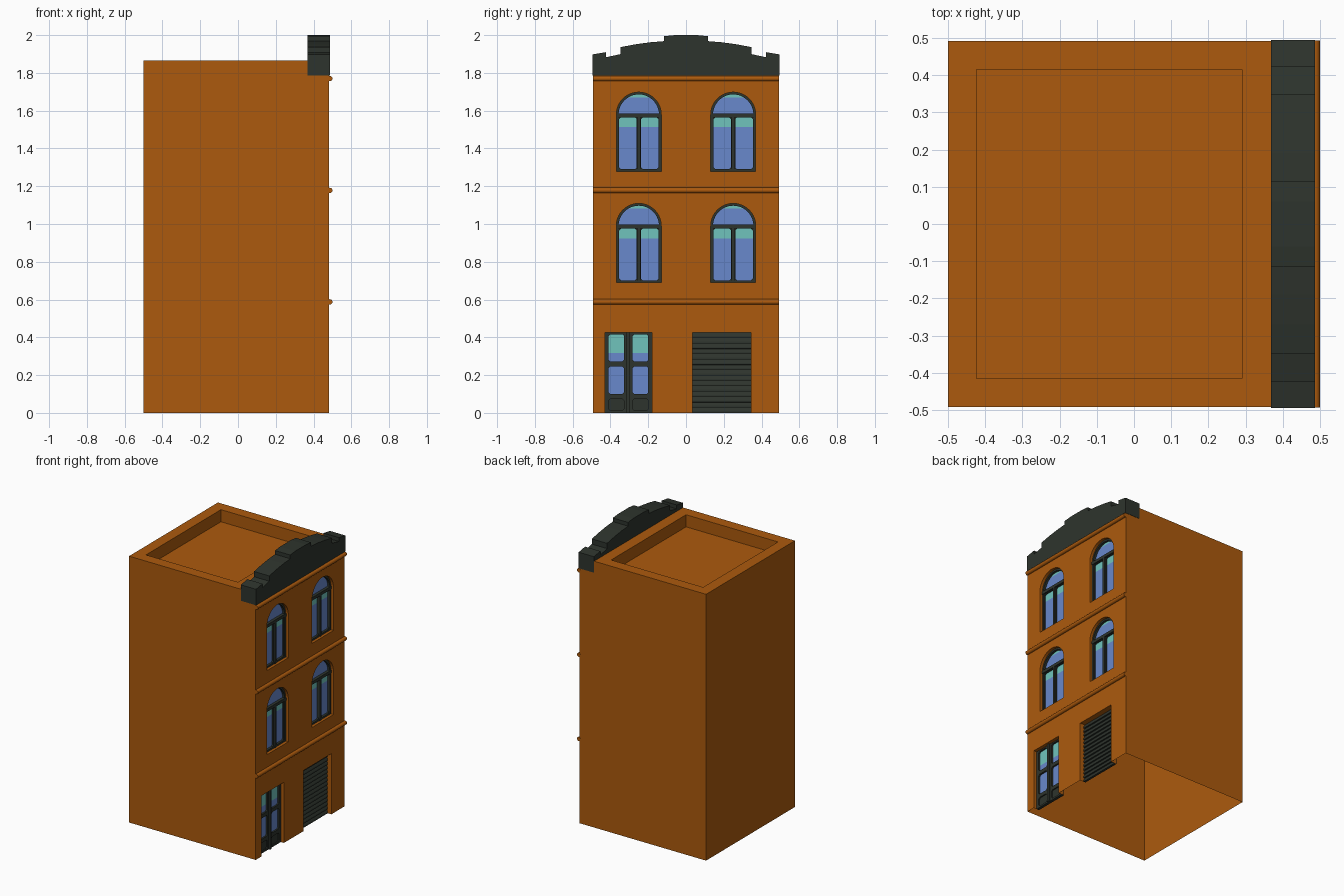
import bpy, bmesh, math

if "Cube" in bpy.data.objects:
    bpy.data.objects.remove(bpy.data.objects["Cube"])

def material(name, rgb):
    m = bpy.data.materials.new(name)
    m.diffuse_color = (*rgb, 1)
    m.use_nodes = True
    m.node_tree.nodes["Principled BSDF"].inputs["Base Color"].default_value = m.diffuse_color
    return m

ORANGE = material("orange_wall", (0.413, 0.102, 0.004))
DARK = material("dark_trim", (0.027, 0.034, 0.026))
BLUE = material("blue_glass", (0.138, 0.246, 0.604))
TEAL = material("teal_glass", (0.162, 0.552, 0.503))

FRONT, WIDTH, ROOF = 0.482, 0.492, 1.866   # facade x, half width, wall top
BACK = FRONT - 0.04                        # back plane of the openings

def finish(name, bm, mats):
    bmesh.ops.recalc_face_normals(bm, faces=bm.faces)
    me = bpy.data.meshes.new(name)
    bm.to_mesh(me)
    bm.free()
    for m in mats:
        me.materials.append(m)
    ob = bpy.data.objects.new(name, me)
    bpy.context.collection.objects.link(ob)
    return ob

def add_prism(bm, pts, x0, x1):
    """Extrude a (y, z) outline along x."""
    a = [bm.verts.new((x0, y, z)) for y, z in pts]
    b = [bm.verts.new((x1, y, z)) for y, z in pts]
    bm.faces.new(a)
    bm.faces.new(b)
    for i in range(len(pts)):
        j = (i + 1) % len(pts)
        bm.faces.new((a[i], a[j], b[j], b[i]))

def add_ring(bm, outer, inner, x0, x1):
    """Frame between two outlines with equal point counts."""
    loops = [[bm.verts.new((x, y, z)) for y, z in p]
             for p, x in ((outer, x0), (outer, x1), (inner, x1), (inner, x0))]
    n = len(outer)
    for k in range(4):
        a, b = loops[k], loops[(k + 1) % 4]
        for i in range(n):
            j = (i + 1) % n
            bm.faces.new((a[i], a[j], b[j], b[i]))

def rect(y0, y1, z0, z1):
    return [(y0, z0), (y1, z0), (y1, z1), (y0, z1)]

def cut_rect(y0, y1, z0, z1, c):
    return [(y0 + c, z0), (y1 - c, z0), (y1, z0 + c), (y1, z1 - c),
            (y1 - c, z1), (y0 + c, z1), (y0, z1 - c), (y0, z0 + c)]

def arch(cy, z0, spring, r, n=20):
    return [(cy - r, z0), (cy + r, z0)] + [
        (cy + r * math.cos(math.pi * i / n), spring + r * math.sin(math.pi * i / n))
        for i in range(n + 1)]

def glass(name, pts, bands):
    """Thin pane, teal inside the given height bands and blue elsewhere."""
    bm = bmesh.new()
    add_prism(bm, pts, BACK - 0.002, BACK + 0.004)
    for z in {z for band in bands for z in band}:
        bmesh.ops.bisect_plane(bm, geom=bm.verts[:] + bm.edges[:] + bm.faces[:],
                               plane_co=(0, 0, z), plane_no=(0, 0, 1))
    for f in bm.faces:
        z = f.calc_center_median().z
        f.material_index = int(any(a < z < b for a, b in bands))
    finish(name, bm, [BLUE, TEAL])

windows = [(y, z) for z in (0.69, 1.279) for y in (-0.25, 0.25)]
SPRING, R = 0.30, 0.119
DOOR = (-0.43, -0.18, 0.425)
SHUTTER = (0.035, 0.345, 0.425)

# Wall shell: box with the openings and roof well cut out, open underneath
bm = bmesh.new()
add_prism(bm, rect(-WIDTH, WIDTH, 0, ROOF), -0.5, FRONT)
walls = finish("walls", bm, [ORANGE])
bm = bmesh.new()
for y, z in windows:
    add_prism(bm, arch(y, z, z + SPRING, R), BACK, FRONT + 0.1)
for y0, y1, z1 in (DOOR, SHUTTER):
    add_prism(bm, rect(y0, y1, -0.1, z1), BACK, FRONT + 0.1)
add_prism(bm, rect(-0.415, 0.415, ROOF - 0.085, ROOF + 0.1), -0.423, 0.29)
cutter = finish("opening_cutter", bm, [ORANGE])
cutter.hide_render = True
mod = walls.modifiers.new("openings", 'BOOLEAN')
mod.operation, mod.solver, mod.object = 'DIFFERENCE', 'EXACT', cutter
bpy.context.view_layer.objects.active = walls
bpy.ops.object.modifier_apply(modifier=mod.name)
bpy.data.objects.remove(cutter)
bm = bmesh.new()
bm.from_mesh(walls.data)
hidden = [f for f in bm.faces if (f.normal.z < -0.9 and f.calc_center_median().z < 0.001)
          or (f.normal.x > 0.9 and abs(f.calc_center_median().x - BACK) < 0.001)]
bmesh.ops.delete(bm, geom=hidden, context='FACES')
bm.to_mesh(walls.data)
bm.free()

# Rounded string courses across the facade
for i, z in enumerate((0.588, 1.178, 1.77)):
    bm = bmesh.new()
    ring = [(FRONT + 0.004 + 0.014 * math.cos(a), z + 0.014 * math.sin(a))
            for a in (math.tau * k / 16 for k in range(16))]
    ends = [[bm.verts.new((x, y, h)) for x, h in ring] for y in (-0.493, 0.493)]
    for e in ends:
        bm.faces.new(e)
    for k in range(16):
        j = (k + 1) % 16
        bm.faces.new((ends[0][k], ends[0][j], ends[1][j], ends[1][k]))
    ob = finish(f"string_course_{i + 1}", bm, [ORANGE])
    for p in ob.data.polygons:
        p.use_smooth = len(p.vertices) == 4

# Stepped parapet, mirrored half profile
half = [(0.494, 1.786), (0.494, 1.898), (0.423, 1.910), (0.423, 1.883), (0.348, 1.899),
        (0.348, 1.936), (0.27, 1.951), (0.19, 1.962), (0.116, 1.968), (0.116, 1.994), (0.06, 2.0)]
bm = bmesh.new()
add_prism(bm, half + [(-y, z) for y, z in reversed(half)], 0.368, 0.486)
finish("parapet", bm, [DARK])

# Arched windows
for i, (y, z) in enumerate(windows):
    s = z + SPRING
    glass(f"window_glass_{i + 1}", arch(y, z, s, R),
          [(z + 0.234, s - 0.002), (s + 0.092, s + 0.2)])
    bm = bmesh.new()
    add_ring(bm, arch(y, z, s, R), arch(y, z + 0.012, s, R - 0.012), BACK, BACK + 0.02)
    add_prism(bm, rect(y - R, y + R, s - 0.014, s + 0.007), BACK, BACK + 0.024)
    add_prism(bm, rect(y - 0.008, y + 0.008, z, s), BACK, BACK + 0.024)
    for d in (-1, 1):
        a, b = sorted((y + d * 0.003, y + d * 0.112))
        add_ring(bm, cut_rect(a, b, z + 0.003, s - 0.005, 0.001),
                 cut_rect(a + 0.008, b - 0.008, z + 0.012, s - 0.015, 0.009), BACK, BACK + 0.014)
    finish(f"window_frame_{i + 1}", bm, [DARK])

# Double entrance door
y0, y1, top = DOOR
mid = (y0 + y1) / 2
glass("door_glass", rect(y0, y1, 0.085, top), [(0.318, 0.5)])
bm = bmesh.new()
add_prism(bm, rect(mid - 0.009, mid + 0.009, 0, top), BACK, BACK + 0.026)
add_prism(bm, rect(y0, y1, 0, 0.086), BACK - 0.004, BACK + 0.008)
for d in (-1, 1):
    a, b = sorted((mid, mid + d * 0.125))
    c = mid + d * 0.064
    for lo, hi, g0, g1 in ((0.258, top, 0.272, 0.416), (0.086, 0.258, 0.1, 0.246),
                           (0.0, 0.086, 0.012, 0.074)):
        add_ring(bm, cut_rect(a, b, lo, hi, 0.0005),
                 cut_rect(c - 0.041, c + 0.041, g0, g1, 0.009), BACK, BACK + 0.016)
finish("door_frame", bm, [DARK])

# Roller shutter with sawtooth slats
y0, y1, top = SHUTTER
bm = bmesh.new()
step = top / 15
profile = [(BACK - 0.004, top), (BACK - 0.004, 0)]
for k in range(15):
    profile += [(BACK + 0.012, k * step), (BACK + 0.012, (k + 0.35) * step),
                (BACK + 0.002, (k + 0.98) * step)]
sides = [[bm.verts.new((x, y, z)) for x, z in profile] for y in (y0, y1)]
for s in sides:
    bm.faces.new(s)
for k in range(len(profile)):
    j = (k + 1) % len(profile)
    bm.faces.new((sides[0][k], sides[0][j], sides[1][j], sides[1][k]))
finish("roller_shutter", bm, [DARK])
